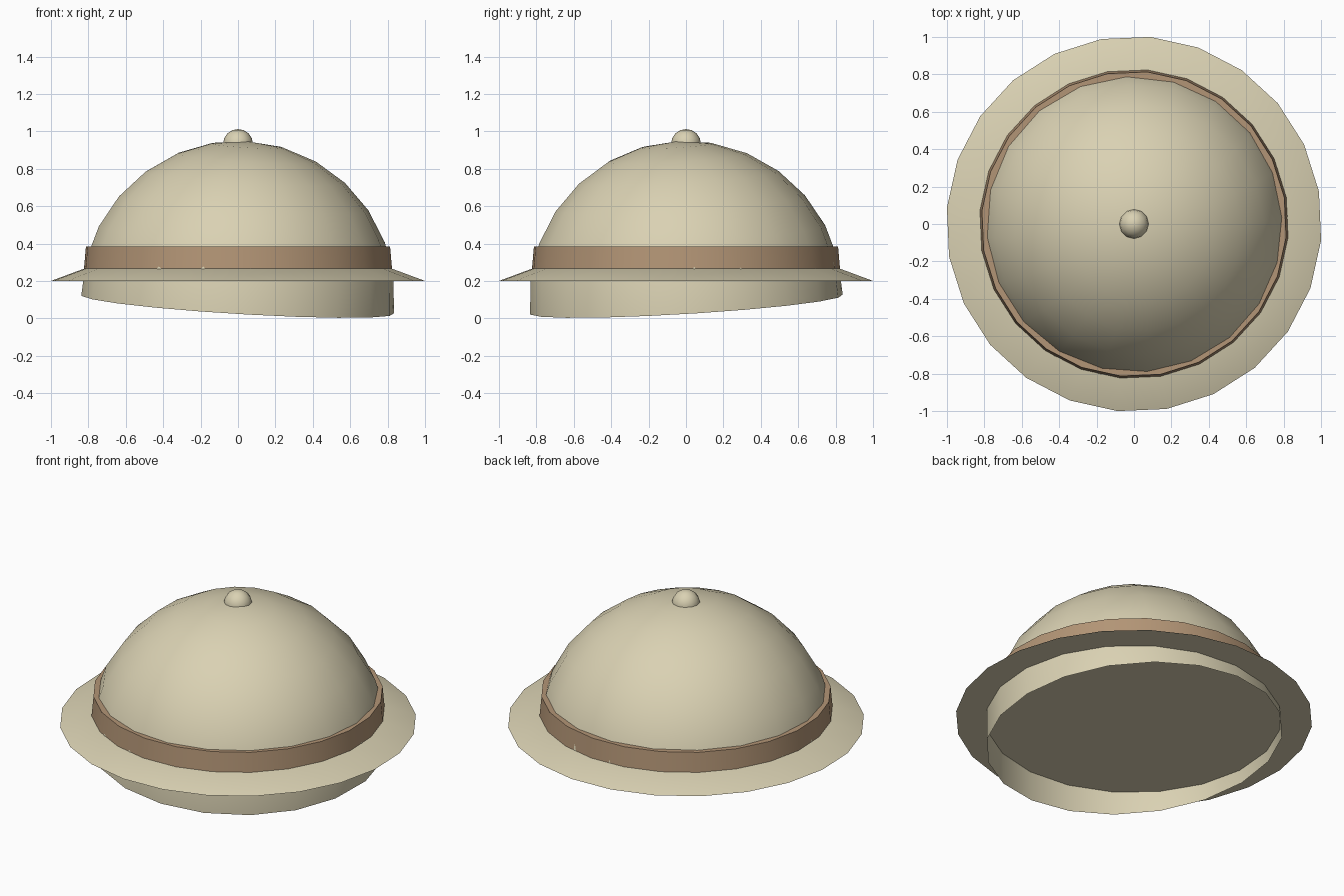
import bpy, bmesh, math
from math import sin, cos, radians, pi

if "Cube" in bpy.data.objects:
    bpy.data.objects.remove(bpy.data.objects["Cube"])


def material(name, rgb):
    m = bpy.data.materials.new(name)
    m.diffuse_color = (*rgb, 1)
    m.use_nodes = True
    m.node_tree.nodes["Principled BSDF"].inputs["Base Color"].default_value = m.diffuse_color
    return m


CLOTH = material("pale_cloth", (0.70, 0.64, 0.45))
LEATHER = material("brown_leather", (0.45, 0.30, 0.18))


def lathe(name, profile, sides, phase, mat, loc=(0, 0, 0), rot=(0, 0, 0)):
    """Revolve (radius, z) points listed top to bottom; zero radius makes a pole."""
    bm = bmesh.new()
    rings = []
    for r, z in profile:
        n = 1 if r == 0 else sides
        rings.append([bm.verts.new((r * cos(phase + 2 * pi * i / sides),
                                    r * sin(phase + 2 * pi * i / sides), z))
                      for i in range(n)])
    for a, b in zip(rings, rings[1:]):
        for i in range(sides):
            j = (i + 1) % sides
            if len(a) == 1:
                bm.faces.new((a[0], b[i], b[j]))
            elif len(b) == 1:
                bm.faces.new((a[j], a[i], b[0]))
            else:
                bm.faces.new((a[i], b[i], b[j], a[j]))
    mesh = bpy.data.meshes.new(name)
    bm.to_mesh(mesh)
    bm.free()
    mesh.materials.append(mat)
    ob = bpy.data.objects.new(name, mesh)
    bpy.context.collection.objects.link(ob)
    ob.location, ob.rotation_euler = loc, rot
    bpy.ops.object.select_all(action='DESELECT')
    ob.select_set(True)
    bpy.context.view_layer.objects.active = ob
    bpy.ops.object.shade_smooth_by_angle(angle=radians(30))
    return ob


def arc(radius, step, count):
    """Sphere profile from the pole downwards."""
    return [(0, radius)] + [(radius * sin(radians(step * k)), radius * cos(radians(step * k)))
                            for k in range(1, count + 1)]


# Dome: open-bottomed shell, leaning slightly to the front right
lathe("dome", arc(0.84, 13.2, 7), 20, radians(4), CLOTH,
      loc=(0, 0, 0.109), rot=(0.06, 0.06, 0))

# Brim: sloping ring with a flat underside that also closes the inside
lathe("brim", [(0, 0.268), (0.82, 0.268), (1.004, 0.2), (0, 0.2)], 24, radians(10), CLOTH)

# Hat band: slightly tapered
lathe("hat_band", [(0, 0.385), (0.816, 0.385), (0.83, 0.23), (0, 0.23)], 24, radians(10), LEATHER)

# Button on the crown
lathe("top_button", arc(0.08, 22.5, 7) + [(0, -0.08)], 12, 0, CLOTH, loc=(0, 0, 0.932))
